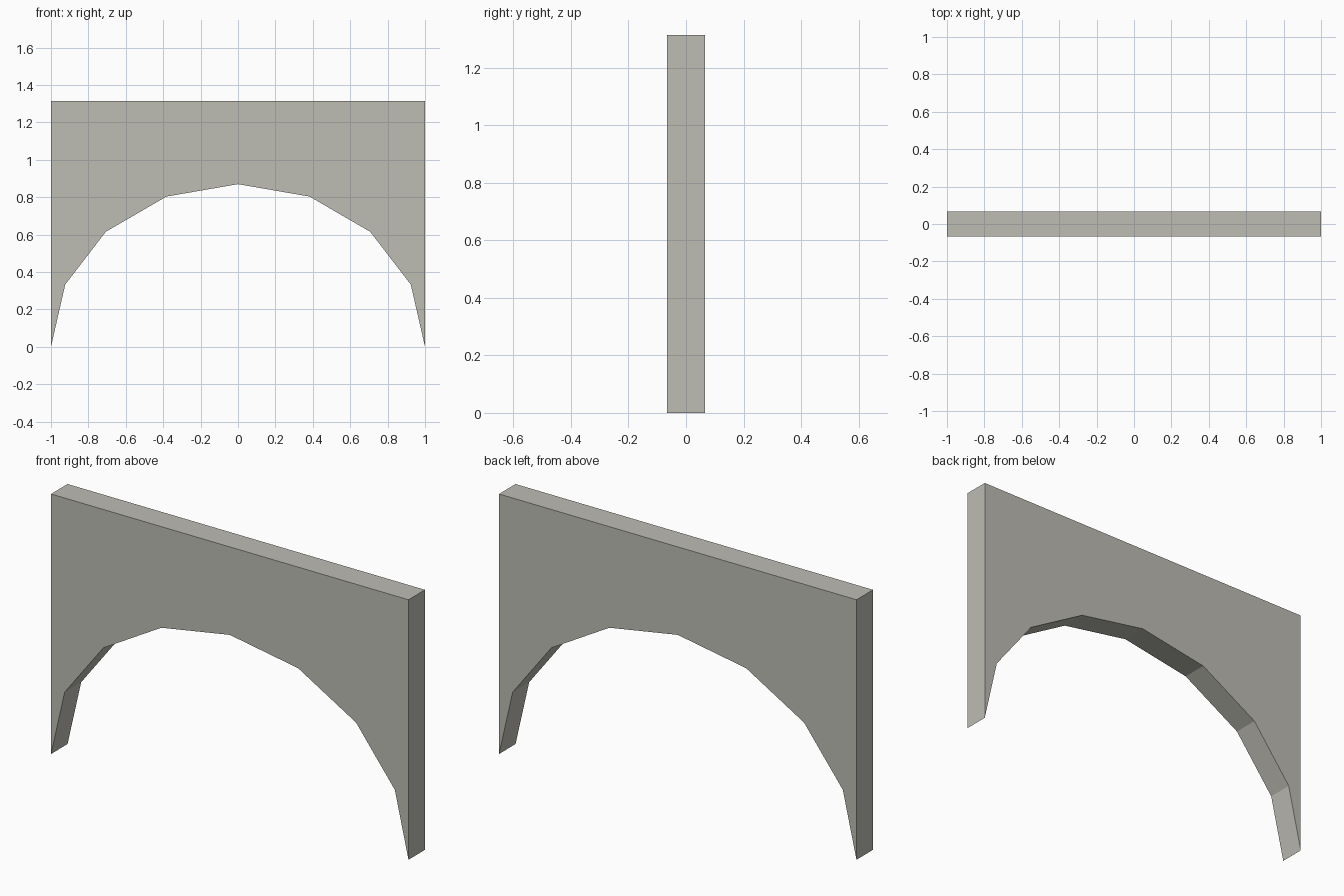
import bpy, bmesh, math

if "Cube" in bpy.data.objects:
    bpy.data.objects.remove(bpy.data.objects["Cube"])

HALF_W, RISE, HEIGHT, HALF_D, SEGS = 1.0, 0.87, 1.315, 0.066, 8

# Single stone colour
stone = bpy.data.materials.new("warm grey stone")
stone.diffuse_color = (0.51, 0.505, 0.455, 1)
stone.use_nodes = True
stone.node_tree.nodes["Principled BSDF"].inputs["Base Color"].default_value = stone.diffuse_color

# Wall face: columns between the half-ellipse opening and the straight top
bm = bmesh.new()
columns = []
for i in range(SEGS + 1):
    a = math.pi * (1 - i / SEGS)
    x = HALF_W * math.cos(a)
    columns.append((bm.verts.new((x, -HALF_D, RISE * math.sin(a))),
                    bm.verts.new((x, -HALF_D, HEIGHT))))
for (b0, t0), (b1, t1) in zip(columns, columns[1:]):
    bm.faces.new((b0, b1, t1, t0))

# Extrude to the back, keeping the front face to close the solid
front = bm.faces[:]
ext = bmesh.ops.extrude_face_region(bm, geom=front, use_keep_orig=True)
moved = [g for g in ext["geom"] if isinstance(g, bmesh.types.BMVert)]
bmesh.ops.translate(bm, verts=moved, vec=(0, 2 * HALF_D, 0))
bmesh.ops.recalc_face_normals(bm, faces=bm.faces[:])

mesh = bpy.data.meshes.new("arch_wall")
bm.to_mesh(mesh)
bm.free()
mesh.materials.append(stone)
bpy.context.collection.objects.link(bpy.data.objects.new("arch_wall", mesh))
